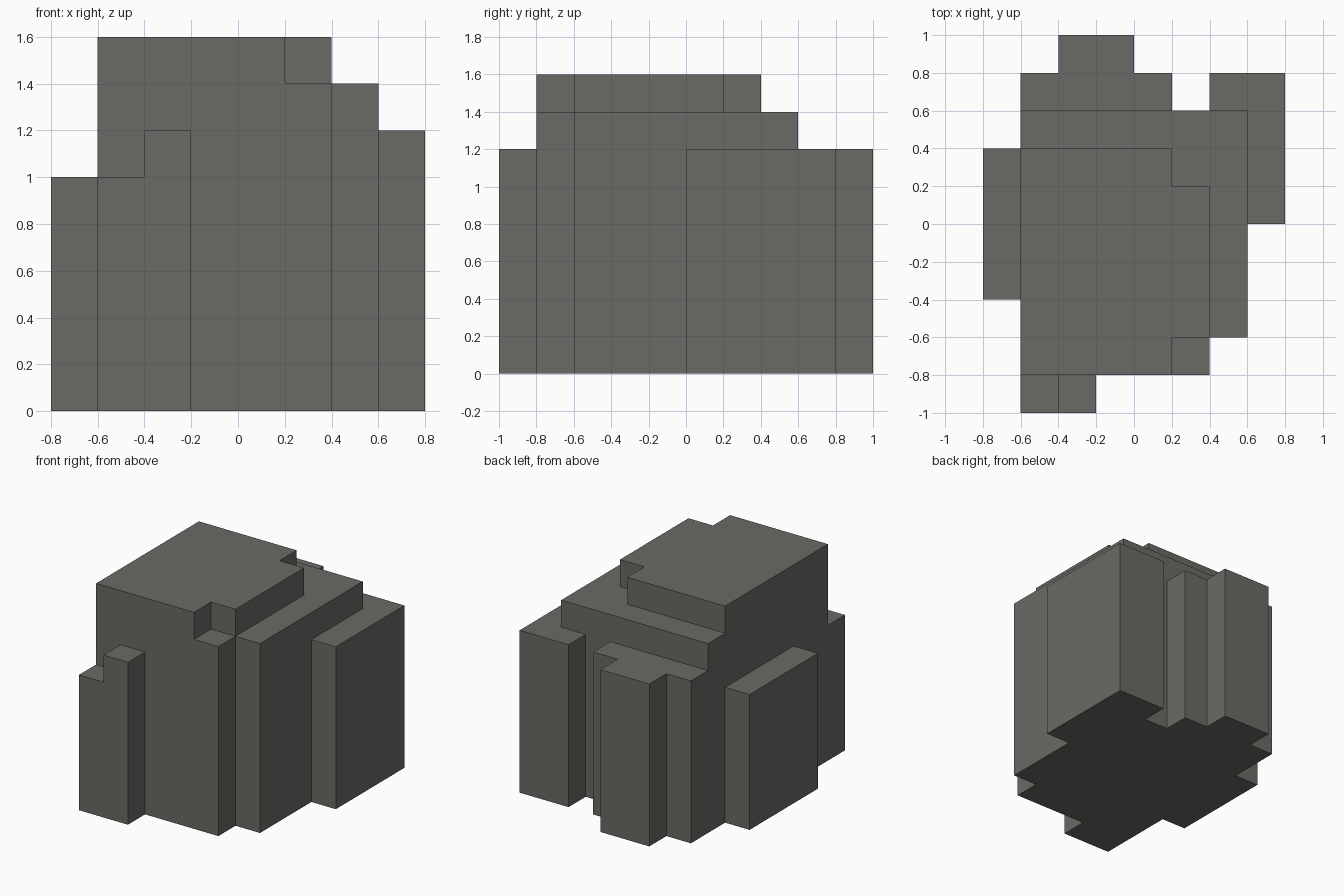
import bpy, bmesh, math
from mathutils import Vector

cube = bpy.data.objects.get("Cube")
if cube:
    bpy.data.objects.remove(cube, do_unlink=True)

UNIT = 0.2

# Blocks in grid units: x start, x end, y start, y end, height
BLOCKS = {
    "core": (-3, 3, -3, 3, 7),
    "front_step": (-3, 2, -4, -3, 7),
    "summit": (-3, 1, -4, 2, 8),
    "summit_side": (1, 2, -3, 1, 8),
    "left_wing": (2, 4, 0, 4, 6),
    "right_wing": (-4, -3, -2, 2, 5),
    "back_shelf": (-3, 1, 3, 4, 6),
    "back_buttress": (-2, 0, 4, 5, 6),
    "front_post_low": (-3, -2, -5, -4, 5),
    "front_post_high": (-2, -1, -5, -4, 6),
}

# Merge all blocks into one set of filled cells
cells = set()
for x0, x1, y0, y1, top in BLOCKS.values():
    cells |= {(x, y, z) for x in range(x0, x1) for y in range(y0, y1) for z in range(top)}

# Skin the outside: one quad for each cell side without a neighbour
bm = bmesh.new()
corners = {}


def corner(p):
    key = tuple(round(c) for c in p)
    if key not in corners:
        corners[key] = bm.verts.new(Vector(key) * UNIT)
    return corners[key]


for cell in cells:
    middle = Vector(cell) + Vector((0.5, 0.5, 0.5))
    for axis in range(3):
        for sign in (-1, 1):
            n = Vector((0, 0, 0))
            n[axis] = sign
            if tuple(int(c) for c in Vector(cell) + n) in cells:
                continue
            u = Vector((0, 0, 0))
            u[(axis + 1) % 3] = 1
            v = n.cross(u)
            quad = [middle + (n + a * u + b * v) / 2
                    for a, b in ((-1, -1), (1, -1), (1, 1), (-1, 1))]
            bm.faces.new([corner(p) for p in quad])

# Join coplanar quads into clean flat faces
bmesh.ops.dissolve_limit(bm, angle_limit=math.radians(1),
                         verts=bm.verts[:], edges=bm.edges[:])
bmesh.ops.recalc_face_normals(bm, faces=bm.faces[:])

mesh = bpy.data.meshes.new("stepped_rock")
bm.to_mesh(mesh)
bm.free()

# Warm grey stone
stone = bpy.data.materials.new("stone_grey")
stone.use_nodes = True
colour = (0.15, 0.142, 0.13, 1)
stone.diffuse_color = colour
stone.node_tree.nodes["Principled BSDF"].inputs["Base Color"].default_value = colour
mesh.materials.append(stone)

rock = bpy.data.objects.new("stepped_rock", mesh)
bpy.context.collection.objects.link(rock)
